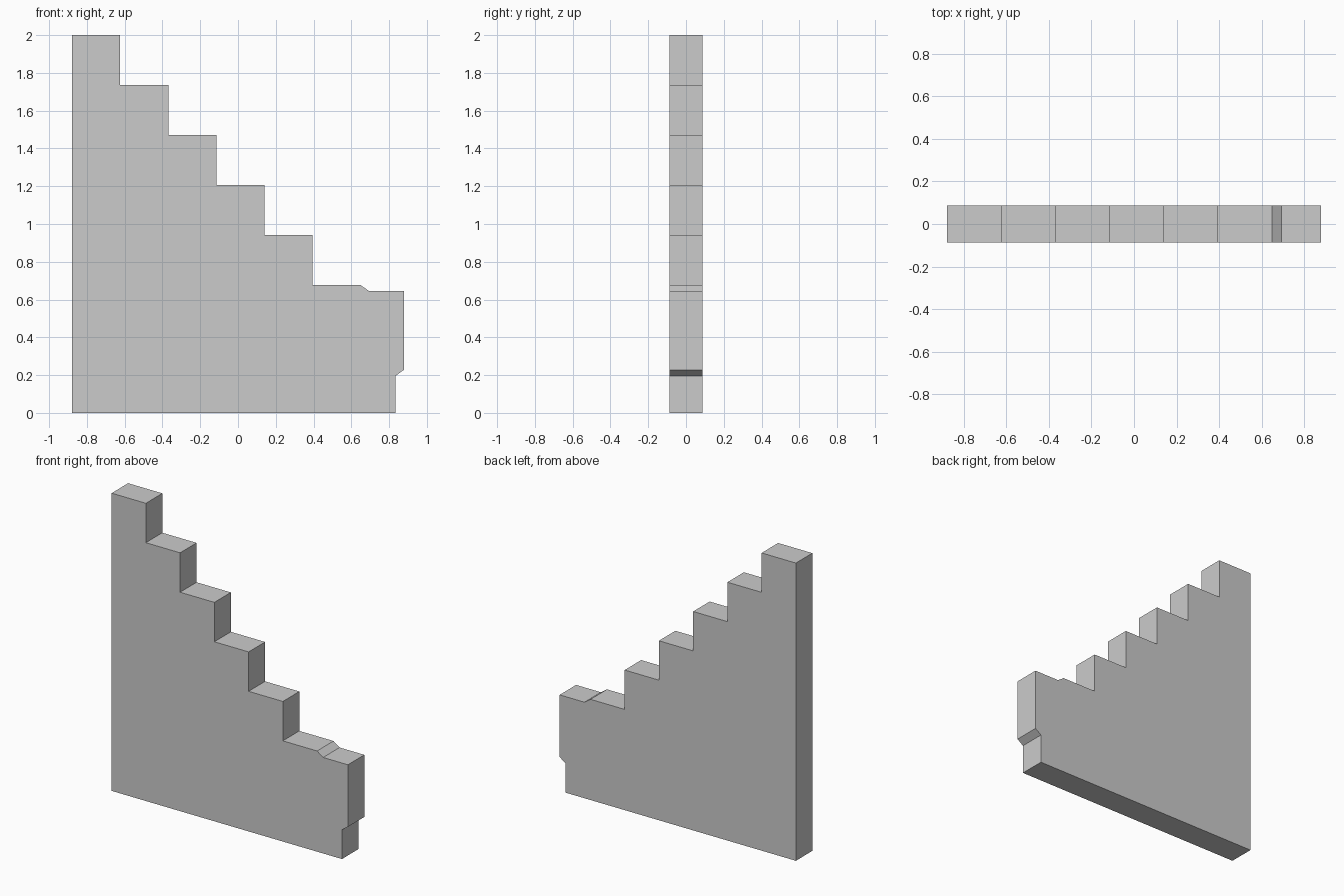
import bpy, bmesh

if "Cube" in bpy.data.objects:
    bpy.data.objects.remove(bpy.data.objects["Cube"])

HALF_W, HALF_T = 0.878, 0.0875
RUN, RISE, STEPS = 0.2545, 0.2647, 6

# Side profile in x/z: base, notched right end, then the rising steps
profile = [(-HALF_W, 0), (0.834, 0), (0.834, 0.196), (HALF_W, 0.228),
           (HALF_W, 0.645), (0.694, 0.645)]
for i in reversed(range(STEPS)):
    z = 2 - i * RISE
    profile.append((-HALF_W + (i + 1) * RUN, z))
    profile.append((-HALF_W + i * RUN, z))

# Extrude the profile through the wall thickness
bm = bmesh.new()
face = bm.faces.new([bm.verts.new((x, -HALF_T, z)) for x, z in profile])
side = bmesh.ops.extrude_face_region(bm, geom=[face], use_keep_orig=True)
verts = [g for g in side["geom"] if isinstance(g, bmesh.types.BMVert)]
bmesh.ops.translate(bm, verts=verts, vec=(0, 2 * HALF_T, 0))
bmesh.ops.recalc_face_normals(bm, faces=bm.faces)

mesh = bpy.data.meshes.new("stepped_wall")
bm.to_mesh(mesh)
bm.free()
bpy.context.collection.objects.link(bpy.data.objects.new("stepped_wall", mesh))
